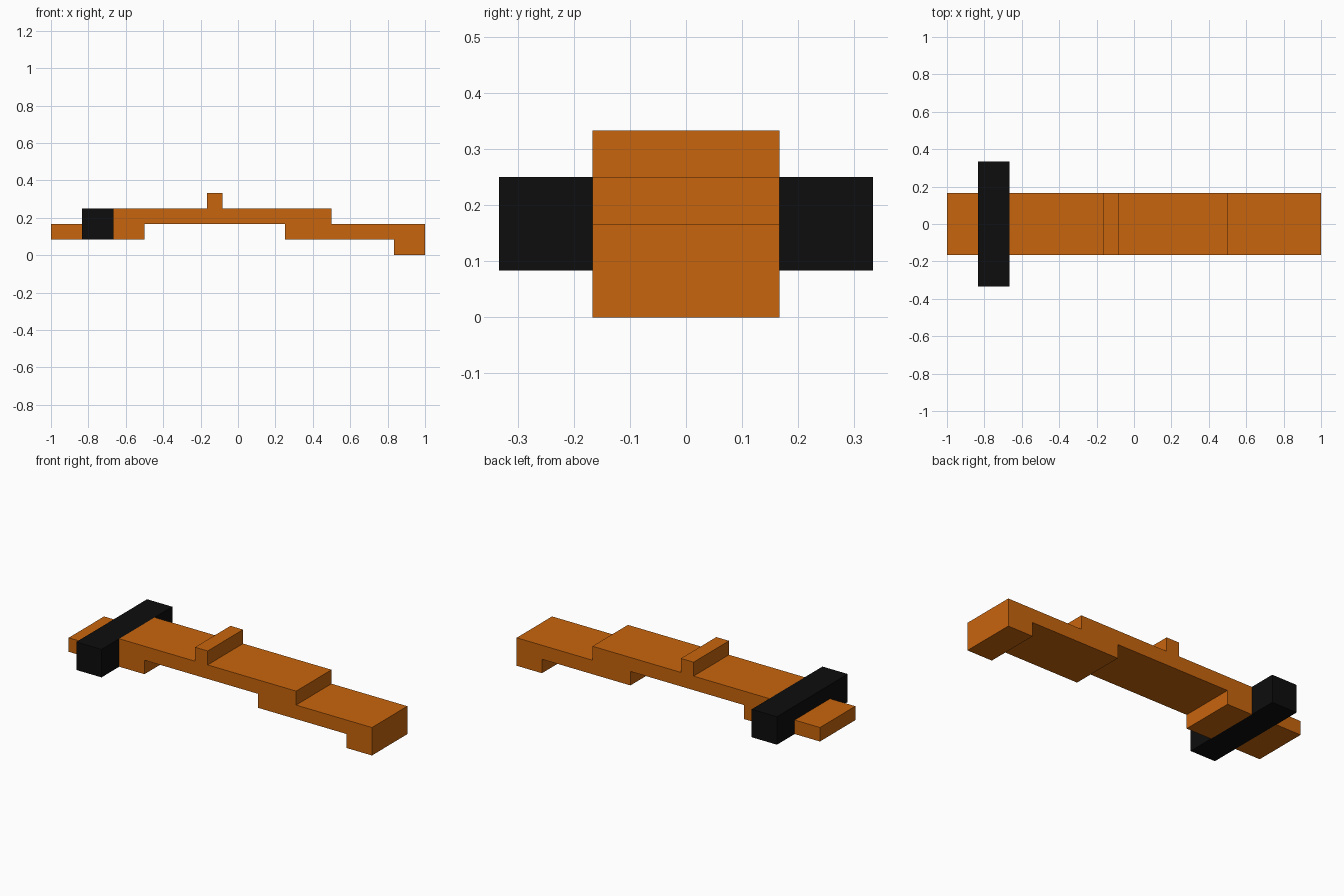
import bpy, bmesh

if "Cube" in bpy.data.objects:
    bpy.data.objects.remove(bpy.data.objects["Cube"])

U = 1 / 12  # everything sits on a grid of one twelfth


def material(name, rgb):
    m = bpy.data.materials.new(name)
    m.diffuse_color = (*rgb, 1)
    m.use_nodes = True
    m.node_tree.nodes["Principled BSDF"].inputs["Base Color"].default_value = m.diffuse_color
    return m


orange = material("orange", (0.58, 0.13, 0.004))
black = material("black", (0.004, 0.004, 0.004))


def extrude_profile(name, points, half_width, mat):
    """Extrude an x/z outline (in grid units) symmetrically along y."""
    bm = bmesh.new()
    face = bm.faces.new([bm.verts.new((x * U, -half_width * U, z * U)) for x, z in points])
    ext = bmesh.ops.extrude_face_region(bm, geom=[face])
    verts = [g for g in ext["geom"] if isinstance(g, bmesh.types.BMVert)]
    bmesh.ops.translate(bm, verts=verts, vec=(0, 2 * half_width * U, 0))
    bmesh.ops.recalc_face_normals(bm, faces=bm.faces)
    mesh = bpy.data.meshes.new(name)
    bm.to_mesh(mesh)
    bm.free()
    mesh.materials.append(mat)
    obj = bpy.data.objects.new(name, mesh)
    bpy.context.collection.objects.link(obj)
    return obj


def box(name, x0, x1, z0, z1, half_width, mat):
    return extrude_profile(name, [(x0, z0), (x1, z0), (x1, z1), (x0, z1)], half_width, mat)


# Stepped body with raised rib and end foot
extrude_profile("body", [
    (-8, 1), (-6, 1), (-6, 2), (3, 2), (3, 1), (10, 1), (10, 0), (12, 0),
    (12, 2), (6, 2), (6, 3), (-1, 3), (-1, 4), (-2, 4), (-2, 3), (-8, 3)], 2, orange)

# Short tongue beyond the crossbar
box("end_tongue", -12, -10, 1, 2, 2, orange)

# Wide crossbar
box("crossbar", -10, -8, 1, 3, 4, black)
